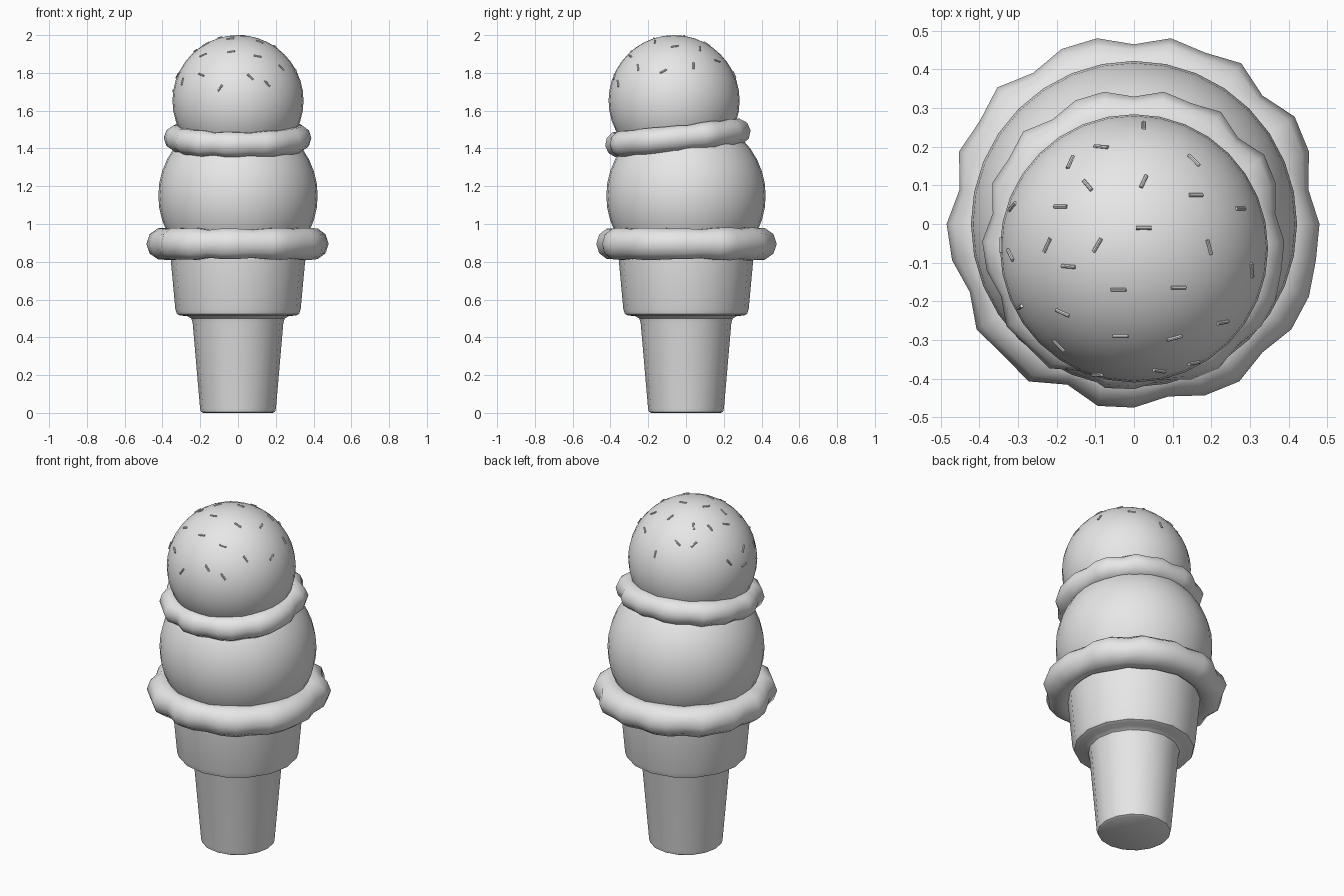
import bpy, bmesh, math
from math import sin, cos, radians, pi, sqrt
from mathutils import Vector, Matrix

cube = bpy.data.objects.get("Cube")
if cube:
    bpy.data.objects.remove(cube, do_unlink=True)

grey = bpy.data.materials.new("plain grey")
grey.use_nodes = True
grey.diffuse_color = (0.8, 0.8, 0.8, 1)
grey.node_tree.nodes["Principled BSDF"].inputs["Base Color"].default_value = grey.diffuse_color


def finish(name, bm, angle=40):
    """Turn a bmesh into a shaded object."""
    bmesh.ops.recalc_face_normals(bm, faces=bm.faces)
    mesh = bpy.data.meshes.new(name)
    bm.to_mesh(mesh)
    bm.free()
    mesh.materials.append(grey)
    obj = bpy.data.objects.new(name, mesh)
    bpy.context.collection.objects.link(obj)
    bpy.ops.object.select_all(action='DESELECT')
    obj.select_set(True)
    bpy.context.view_layer.objects.active = obj
    bpy.ops.object.shade_smooth_by_angle(angle=radians(angle))
    return obj


def bridge(bm, a, b):
    """Join two closed rings of vertices with quads."""
    for i in range(len(a)):
        j = (i + 1) % len(a)
        bm.faces.new((a[i], a[j], b[j], b[i]))


def lathe(name, profile, sides):
    bm = bmesh.new()
    rings = []
    for r, z in profile:
        rings.append([bm.verts.new((r * cos(2 * pi * i / sides), r * sin(2 * pi * i / sides), z))
                      for i in range(sides)])
    for low, high in zip(rings, rings[1:]):
        bridge(bm, low, high)
    bm.faces.new(rings[0])
    bm.faces.new(rings[-1])
    return finish(name, bm)


def scoop(name, centre, radius):
    bm = bmesh.new()
    bmesh.ops.create_uvsphere(bm, u_segments=32, v_segments=20, radius=radius)
    bmesh.ops.translate(bm, verts=bm.verts, vec=centre)
    return finish(name, bm)


# Outer radius of the wavy skirt around its circle, in hundredths
WAVES = [48, 46, 49, 50, 47, 50, 48, 49, 46.5, 49, 49, 47, 50, 48, 49, 46,
         48.5, 48, 46, 49, 48, 49, 45, 48, 47.5, 45.5, 48, 49, 47, 49, 49, 48]


def skirt(name, centre, scale, tilt, sides=10, core=0.395, tube=0.086):
    """Lumpy ring where a scoop spreads out over whatever is below it."""
    bm = bmesh.new()
    rings = []
    for i, wave in enumerate(WAVES):
        a = 2 * pi * i / len(WAVES)
        wide = wave / 100 - core
        tall = tube + 0.3 * (wide - tube)
        ring = []
        for k in range(sides):
            b = 2 * pi * k / sides
            r = core + (wide if cos(b) > 0 else tube) * cos(b)
            ring.append(bm.verts.new((r * cos(a), r * sin(a), tall * sin(b))))
        rings.append(ring)
    for i, ring in enumerate(rings):
        bridge(bm, ring, rings[(i + 1) % len(rings)])
    place = Matrix.Translation(centre) @ Matrix.Rotation(radians(tilt), 4, 'X') @ Matrix.Scale(scale, 4)
    bmesh.ops.transform(bm, matrix=place, verts=bm.verts)
    return finish(name, bm, 80)


# Wafer cone: narrow grip, rounded ledge and wider cup
lathe("wafer_cone", [(0.185, 0), (0.196, 0.006), (0.201, 0.025), (0.24, 0.475), (0.247, 0.5),
                     (0.27, 0.513), (0.305, 0.515), (0.323, 0.523), (0.332, 0.55),
                     (0.357, 0.82), (0.362, 0.9)], 16)

# Two scoops, each with its skirt
scoop("lower_scoop", (0, 0, 1.15), 0.422)
skirt("lower_skirt", (0, 0, 0.895), 1, 0)
TOP = Vector((0, -0.063, 1.653))
TOP_RADIUS = 0.347
scoop("upper_scoop", TOP, TOP_RADIUS)
skirt("upper_skirt", (0, -0.045, 1.455), 0.81, 6)

# Sprinkles: x and y in hundredths, then heading in degrees
SPRINKLES = [(2.5, 25.5, 90), (-8.5, 20, -5), (-16.5, 16, 65), (15.5, 16.5, -45), (2.5, 11, 65),
             (-12, 10, -50), (16, 7.5, 0), (-19, 4.5, 0), (27.5, 4, 0), (-31.5, 4.5, 50),
             (2.5, -1, 0), (-34.3, -5.5, 90), (-32, -8, -65), (-22.5, -5.5, 65), (-9.5, -5.5, 60),
             (19.5, -6, -75), (-17, -11, -5), (30.5, -12, -85), (-4, -17, 0), (11.5, -16.5, 0),
             (-18.5, -23, -25), (-29.5, -21.5, 35), (23, -25.5, 10), (-3.5, -29, 0),
             (10.5, -29.5, 15), (-19.5, -31.5, -45), (-9.5, -39, 0), (6.5, -38, -10), (15.5, -36, 10)]
bm = bmesh.new()
for x, y, heading in SPRINKLES:
    n = Vector((x / 100, y / 100, 0)) - Vector((TOP.x, TOP.y, 0))
    n.z = sqrt(max(TOP_RADIUS ** 2 - n.length_squared, 0.001))
    n.normalize()
    along = Vector((cos(radians(heading)), sin(radians(heading)), 0))
    along.z = -along.dot(n) / n.z
    turn = along.to_track_quat('Z', 'Y').to_matrix().to_4x4()
    bmesh.ops.create_cone(bm, cap_ends=True, segments=8, radius1=0.005, radius2=0.005, depth=0.04,
                          matrix=Matrix.Translation(TOP + n * TOP_RADIUS) @ turn)
finish("sprinkles", bm)
